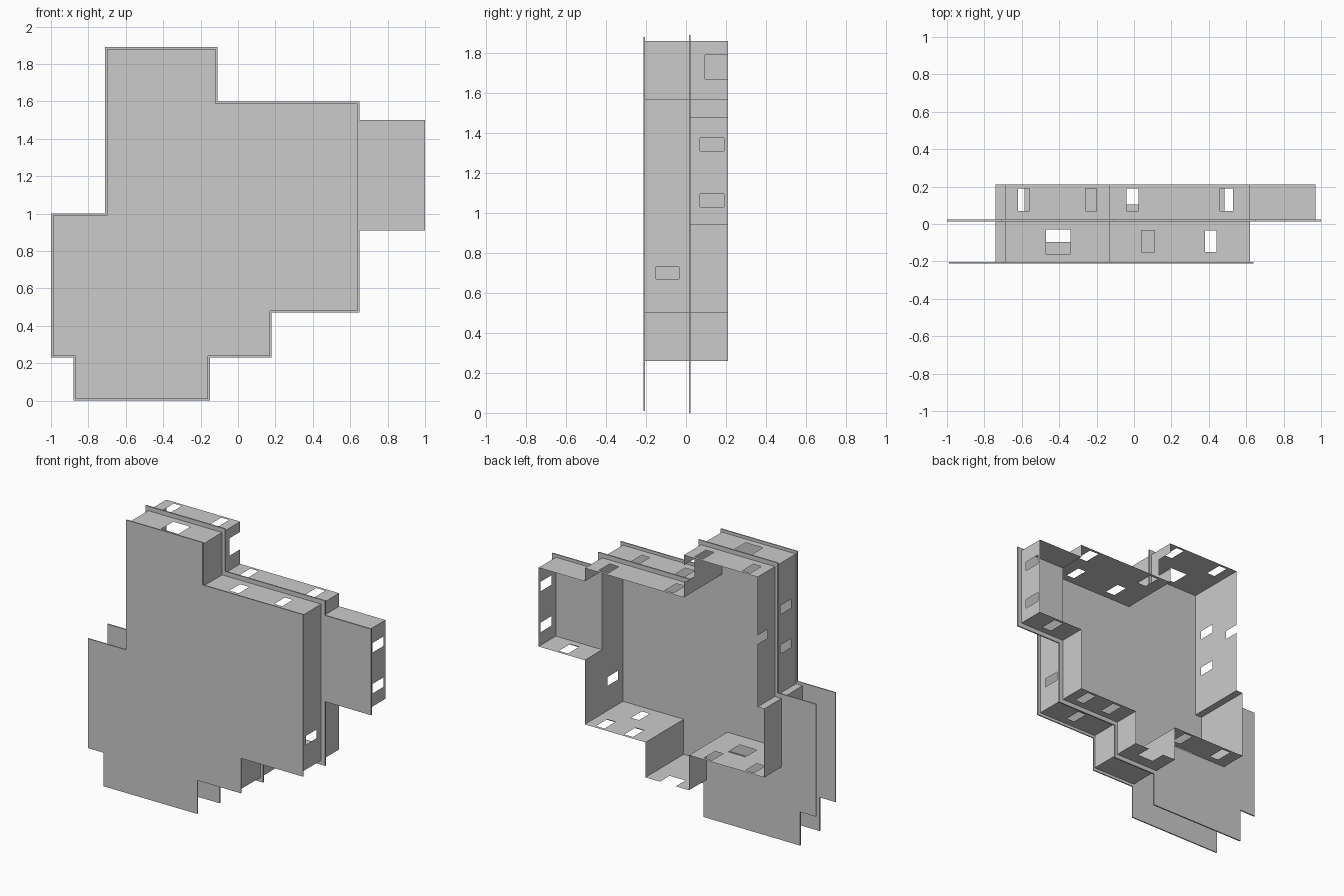
import bpy, bmesh
from mathutils import Vector

if "Cube" in bpy.data.objects:
    bpy.data.objects.remove(bpy.data.objects["Cube"])


def finish(name, bm):
    bmesh.ops.remove_doubles(bm, verts=bm.verts, dist=1e-5)
    me = bpy.data.meshes.new(name)
    bm.to_mesh(me)
    bm.free()
    ob = bpy.data.objects.new(name, me)
    bpy.context.collection.objects.link(ob)
    return ob


def sheet(bm, us, vs, keep, place):
    """Fill the grid cells whose centre passes keep()."""
    us, vs = sorted(set(us)), sorted(set(vs))
    for a, b in zip(us, us[1:]):
        for c, d in zip(vs, vs[1:]):
            if keep((a + b) / 2, (c + d) / 2):
                bm.faces.new([bm.verts.new(place(*p)) for p in ((a, c), (b, c), (b, d), (a, d))])


def inside(poly, x, z):
    hit = False
    for (x1, z1), (x2, z2) in zip(poly, poly[1:] + poly[:1]):
        if (z1 > z) != (z2 > z) and x < x1 + (z - z1) * (x2 - x1) / (z2 - z1):
            hit = not hit
    return hit


def inset(poly, d):
    """Inset a counter-clockwise right-angled outline."""
    out = []
    for i, p in enumerate(poly):
        a, b, c = Vector(poly[i - 1]), Vector(p), Vector(poly[(i + 1) % len(poly)])
        e, f = (b - a).normalized(), (c - b).normalized()
        out.append((p[0] - d * (e.y + f.y), p[1] + d * (e.x + f.x)))
    return out


def plate(name, poly, hole, y0, y1):
    pts = poly + hole
    bm = bmesh.new()
    sheet(bm, [p[0] for p in pts], [p[1] for p in pts],
          lambda x, z: inside(poly, x, z) and not (hole and inside(hole, x, z)),
          lambda x, z: (x, y0, z))
    ob = finish(name, bm)
    bm = bmesh.new()
    bm.from_mesh(ob.data)
    new = bmesh.ops.extrude_face_region(bm, geom=bm.faces[:], use_keep_orig=True)
    bmesh.ops.translate(bm, vec=(0, y1 - y0, 0),
                        verts=[g for g in new["geom"] if isinstance(g, bmesh.types.BMVert)])
    bmesh.ops.recalc_face_normals(bm, faces=bm.faces)
    bm.to_mesh(ob.data)
    bm.free()


def wall(name, p, q, y0, y1, holes=()):
    """Upright or level sheet from p to q in xz, deep in y; holes are (u0, u1, y0, y1)."""
    k = 0 if p[1] == q[1] else 1
    u0, u1 = sorted((p[k], q[k]))
    bm = bmesh.new()
    sheet(bm, [u0, u1] + [v for h in holes for v in h[:2]],
          [y0, y1] + [v for h in holes for v in h[2:]],
          lambda u, y: not any(h[0] < u < h[1] and h[2] < y < h[3] for h in holes),
          lambda u, y: (u, y, p[1]) if k == 0 else (p[0], y, u))
    finish(name, bm)


F, M, B = -0.204, 0.018, 0.21      # front plate, middle plate, open back
BK, FR = (0.07, 0.19), (-0.15, -0.035)   # hole depth ranges of the two layers

# Plates
left = [(-.11, 1.6), (-.11, 1.89), (-.71, 1.89), (-.71, 1.0), (-1, 1.0), (-1, .23), (-.88, .23),
        (-.88, 0), (-.15, 0), (-.15, .23), (.18, .23), (.18, .47), (.65, .47)]
front_outline = left + [(.65, 1.6)]
mid_outline = left + [(.65, .91), (1, .91), (1, 1.5), (.65, 1.5), (.65, 1.6)]
room = [(.62, 1.57), (-.13, 1.57), (-.13, 1.86), (-.69, 1.86), (-.69, .97), (-.74, .97), (-.74, .5),
        (-.17, .5), (-.17, .26), (.16, .26), (.16, .5), (.62, .5)]
plate("front_plate", inset(front_outline, .01), [], F - .008, F)
plate("middle_plate", mid_outline, room, M - .004, M + .005)

# Roofs
wall("tower_roof", (-.69, 1.86), (-.13, 1.86), F, B,
     [(-.62, -.56, *BK), (-.26, -.20, *BK), (-.47, -.34, -.16, -.03)])
wall("main_roof", (-.13, 1.57), (.62, 1.57), F, B,
     [(-.04, .025, *BK), (.46, .53, *BK), (.04, .11, *FR), (.38, .44, *FR)])
wall("side_roof", (.62, 1.48), (.97, 1.48), M, B)

# Right-hand walls
wall("tower_wall", (-.13, 1.57), (-.13, 1.86), F, B, [(1.67, 1.79, .095, B)])
wall("upper_right_wall", (.62, 1.48), (.62, 1.57), F, B)
wall("joint_wall", (.62, .94), (.62, 1.48), F, M)
wall("joint_wall_hole", (.62, .5), (.62, .94), F, B, [(.67, .73, *FR)])
wall("side_wall", (.97, .94), (.97, 1.48), M, B, [(1.31, 1.375, *BK), (1.03, 1.095, *BK)])

# Floors
wall("side_floor", (.62, .94), (.97, .94), M, B, [(.76, .83, *BK)])
wall("right_floor", (.16, .5), (.62, .5), F, B,
     [(.485, .55, *BK), (.27, .335, *BK), (.38, .44, *FR)])
wall("low_floor", (-.17, .26), (.16, .26), F, B, [(-.07, .05, .105, B)])
wall("left_floor", (-.74, .5), (-.17, .5), F, B,
     [(-.33, -.27, *BK), (-.65, -.585, *BK), (-.47, -.34, -.095, .03)])
wall("low_right_wall", (.16, .26), (.16, .5), F, B)
wall("low_left_wall", (-.17, .26), (-.17, .5), F, B)

# Left-hand walls
wall("left_wall", (-.69, .97), (-.69, 1.86), F, B,
     [(1.51, 1.57, *FR), (1.24, 1.30, *FR), (1.40, 1.46, .105, B)])
wall("left_step", (-.74, .97), (-.69, .97), F, B)
wall("lower_left_wall", (-.74, .5), (-.74, .97), F, B)
